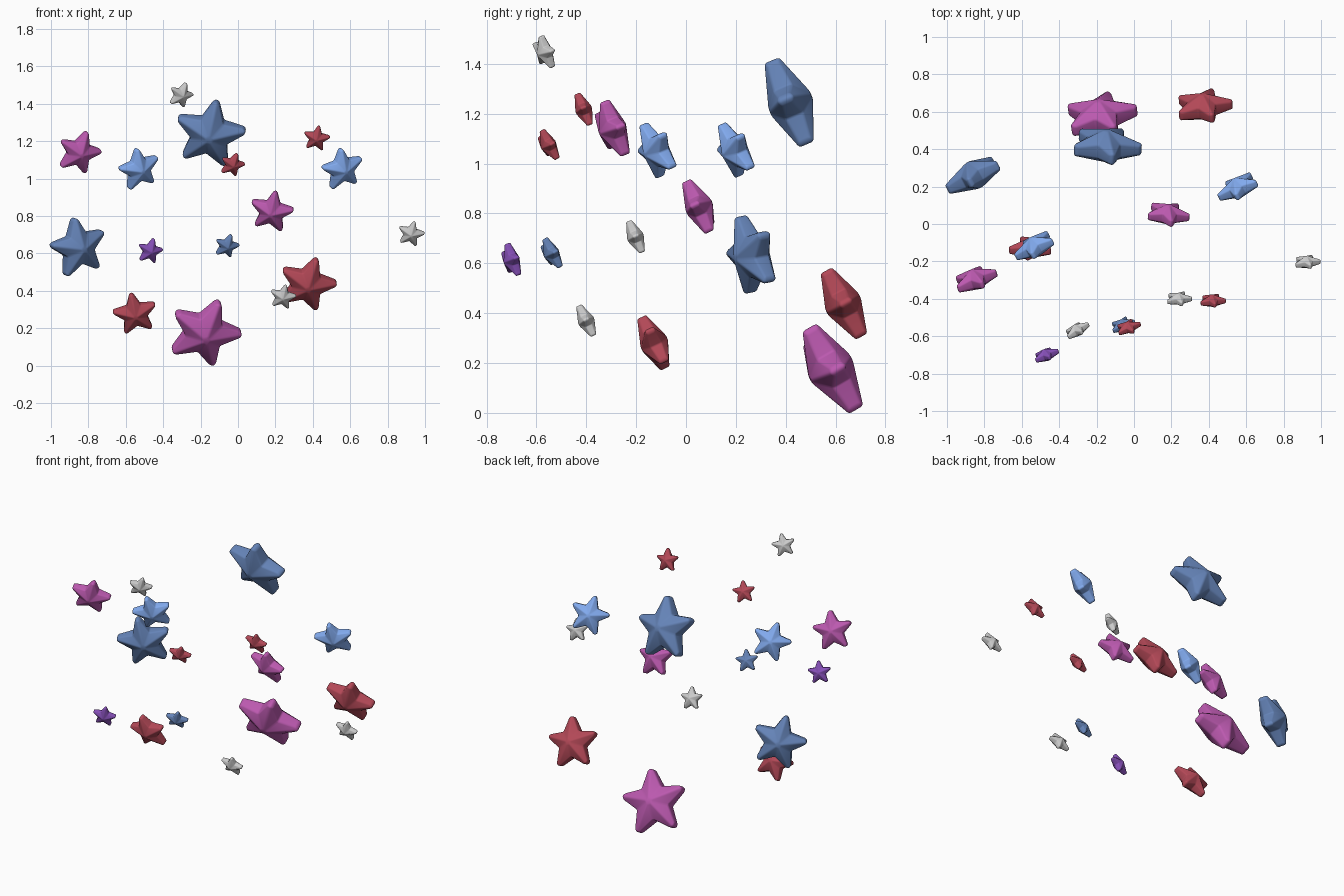
import bpy, bmesh
from math import sin, cos, pi, radians

if "Cube" in bpy.data.objects:
    bpy.data.objects.remove(bpy.data.objects["Cube"])

COLOURS = {
    "blue": (0.13, 0.23, 0.48, 1), "light_blue": (0.22, 0.40, 0.85, 1),
    "magenta": (0.50, 0.10, 0.43, 1), "red": (0.45, 0.065, 0.095, 1),
    "purple": (0.24, 0.08, 0.48, 1), "grey": None,
}


def star_mesh(name):
    """Unit puffy star in the XZ plane: blunt tips, ridged arms, raised centre on both sides."""
    bm = bmesh.new()

    def pair(x, z, h):
        return bm.verts.new((x, -h, z)), bm.verts.new((x, h, z))

    centre = pair(0, 0, 0.51)
    rim = []
    for i in range(5):
        a = i * 2 * pi / 5
        # left corner, blunt end, right corner of the tip, then the valley
        for across, reach, h in ((-0.10, 0.95, 0.12), (0, 1.01, 0.175), (0.10, 0.95, 0.12)):
            rim.append(pair(reach * sin(a) + across * cos(a),
                            reach * cos(a) - across * sin(a), h))
        b = a + pi / 5
        rim.append(pair(0.53 * sin(b), 0.53 * cos(b), 0.20))
    n = len(rim)
    for i in range(n):
        p, q = rim[i], rim[(i + 1) % n]
        bm.faces.new((p[0], q[0], q[1], p[1]))
    for i in range(5):
        left, end, right, valley = rim[4 * i:4 * i + 4]
        prev = rim[4 * i - 1]
        for s in (0, 1):
            bm.faces.new((centre[s], prev[s], left[s], end[s]))
            bm.faces.new((centre[s], end[s], right[s], valley[s]))
    bmesh.ops.recalc_face_normals(bm, faces=bm.faces)
    me = bpy.data.meshes.new(name)
    bm.to_mesh(me)
    bm.free()
    for p in me.polygons:
        p.use_smooth = True
    return me


# colour: mesh shared by every star of that colour
meshes = {}
for colour, rgba in COLOURS.items():
    me = star_mesh(colour + "_star")
    if rgba:
        mat = bpy.data.materials.new(colour)
        mat.diffuse_color = rgba
        mat.use_nodes = True
        mat.node_tree.nodes["Principled BSDF"].inputs["Base Color"].default_value = mat.diffuse_color
        me.materials.append(mat)
    meshes[colour] = me

# colour, x, y, z, radius, roll, tilt, yaw
STARS = [
    ("blue", -0.15, 0.42, 1.24, 0.193, 12, 23, -4),
    ("blue", -0.855, 0.262, 0.632, 0.164, -14, 10, 28),
    ("blue", -0.06, -0.54, 0.64, 0.069, 12, 28, 18),
    ("light_blue", -0.53, -0.12, 1.052, 0.119, -17, 20, 29),
    ("light_blue", 0.557, 0.195, 1.052, 0.119, -14, 22, 26),
    ("magenta", -0.85, -0.295, 1.14, 0.122, 14, 21, 18),
    ("magenta", 0.18, 0.053, 0.825, 0.119, 13, 25, -7),
    ("magenta", -0.18, 0.58, 0.178, 0.200, 19, 30, 8),
    ("red", -0.03, -0.552, 1.075, 0.069, 14, 28, 17),
    ("red", 0.42, -0.41, 1.215, 0.072, 10, 22, 2),
    ("red", -0.55, -0.127, 0.278, 0.120, -12, 25, 4),
    ("red", 0.37, 0.63, 0.437, 0.158, 16, 28, 5),
    ("purple", -0.47, -0.70, 0.613, 0.071, 10, 18, 20),
    ("grey", -0.305, -0.567, 1.447, 0.071, 14, 20, 28),
    ("grey", 0.925, -0.203, 0.705, 0.072, 14, 23, 3),
    ("grey", 0.24, -0.40, 0.368, 0.071, 12, 26, 2),
]
for k, (colour, x, y, z, r, roll, tilt, yaw) in enumerate(STARS, 1):
    ob = bpy.data.objects.new(f"{colour}_star_{k}", meshes[colour])
    bpy.context.collection.objects.link(ob)
    ob.location = (x, y, z)
    ob.scale = (r, r, r)
    ob.rotation_mode = 'YXZ'      # roll in plane, lean forward, then turn
    ob.rotation_euler = (radians(tilt), radians(roll), radians(yaw))
    # soften the ridges and tips
    bev = ob.modifiers.new("soft_edges", 'BEVEL')
    bev.width = 0.045
    bev.segments = 3
    bev.limit_method = 'ANGLE'
    bev.angle_limit = radians(12)
